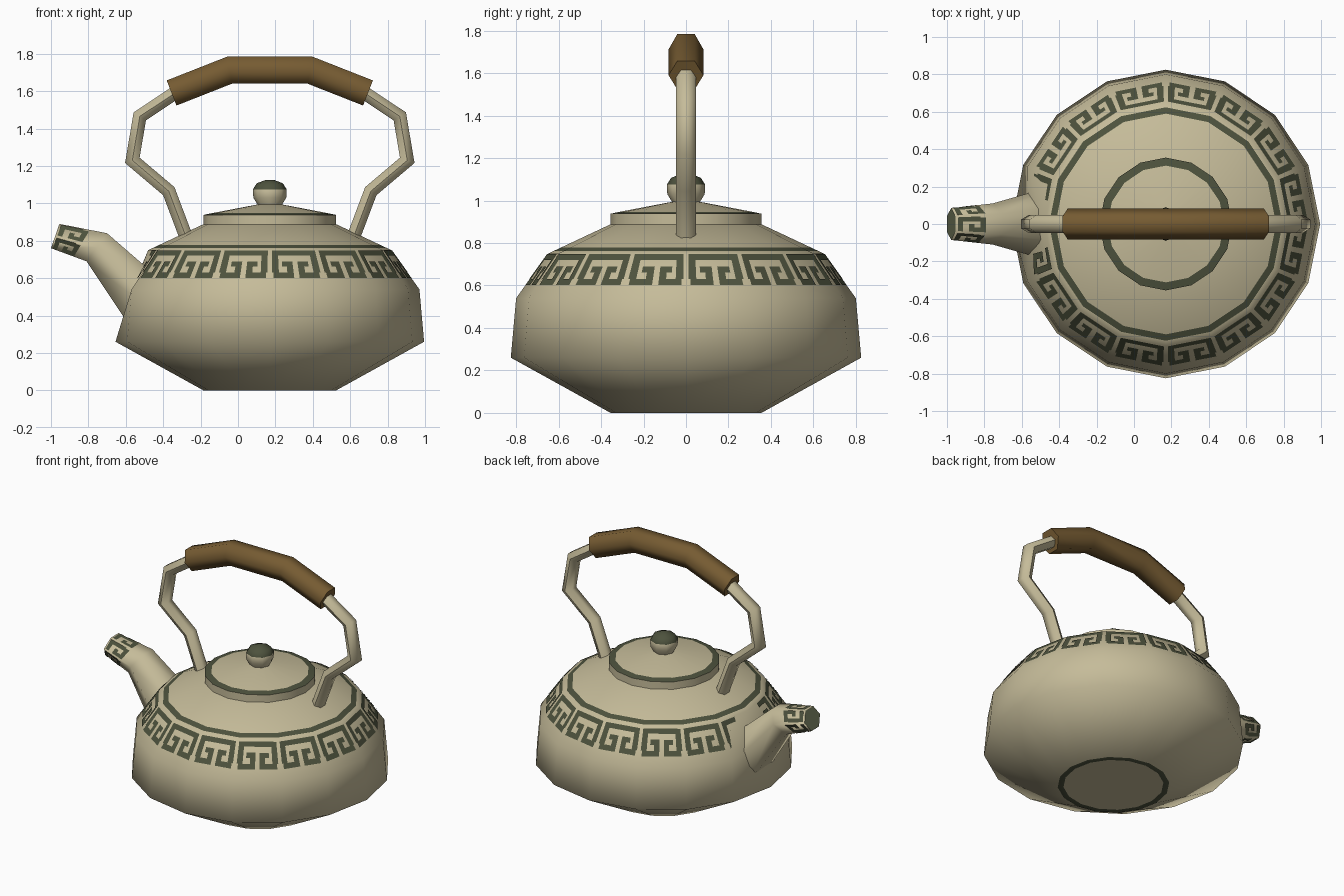
import bpy, bmesh, math
from mathutils import Vector as V

if "Cube" in bpy.data.objects:
    bpy.data.objects.remove(bpy.data.objects["Cube"])

AX = 0.17          # vertical axis of the pot
SIDES = 16


def material(name, rgb):
    m = bpy.data.materials.new(name)
    m.diffuse_color = (*rgb, 1)
    m.use_nodes = True
    m.node_tree.nodes["Principled BSDF"].inputs["Base Color"].default_value = m.diffuse_color
    return m


CREAM = material("cream_glaze", (0.56, 0.50, 0.32))
GREEN = material("dark_green_paint", (0.075, 0.085, 0.047))
BROWN = material("brown_wrap", (0.18, 0.105, 0.032))


def finish(bm, name, mats, angle=None, recalc=True):
    if recalc:
        bmesh.ops.recalc_face_normals(bm, faces=bm.faces)
    me = bpy.data.meshes.new(name)
    bm.to_mesh(me)
    bm.free()
    ob = bpy.data.objects.new(name, me)
    bpy.context.collection.objects.link(ob)
    for m in mats:
        me.materials.append(m)
    if angle:
        bpy.ops.object.select_all(action='DESELECT')
        ob.select_set(True)
        bpy.context.view_layer.objects.active = ob
        bpy.ops.object.shade_smooth_by_angle(angle=math.radians(angle))
    return ob


def loft(rings, painted=()):
    """Bridge rings of points; bands listed in painted get material 1."""
    bm = bmesh.new()
    vs = [[bm.verts.new(p) for p in r] for r in rings]
    n = len(vs[0])
    for k in range(len(vs) - 1):
        for i in range(n):
            j = (i + 1) % n
            f = bm.faces.new((vs[k][i], vs[k][j], vs[k + 1][j], vs[k + 1][i]))
            f.material_index = int(k in painted)
    bm.faces.new(vs[0])
    end = bm.faces.new(vs[-1])
    return bm, end


def circle(r, z, n=SIDES):
    return [V((AX + r * math.cos(2 * math.pi * i / n), r * math.sin(2 * math.pi * i / n), z))
            for i in range(n)]


def plates(bm, a, b, c, d, rects, centre, lift=0.004):
    """Thin painted rectangles (u0, u1, v0, v1) laid on the quad a b c d."""
    nrm = (b - a).cross(d - a).normalized()
    flip = nrm.dot((a + b + c + d) / 4 - centre) < 0
    if flip:
        nrm = -nrm
    for u0, u1, v0, v1 in rects:
        pts = [a.lerp(b, u).lerp(d.lerp(c, u), v) + nrm * lift
               for u, v in ((u0, v0), (u1, v0), (u1, v1), (u0, v1))]
        vs = [bm.verts.new(p) for p in pts]
        bm.faces.new(vs[::-1] if flip else vs)


# Body, with shoulder ring and foot ring painted by band
profile = [(0.318, 0), (0.355, 0), (0.825, 0.26), (0.80, 0.54), (0.65, 0.75),
           (0.624, 0.762), (0.59, 0.778), (0.36, 0.886)]
rings = [circle(r, z) for r, z in profile]
rings[3][SIDES // 2].x = -0.565      # flattened where the spout joins
bm, _ = loft(rings, painted=(0, 5))
finish(bm, "body", [CREAM, GREEN], 75)

# Painted scroll border: one mirrored pair of hooks per facet
hook = [(0.04, 0.5, 0.85, 0.98), (0.04, 0.17, 0.42, 0.85), (0.07, 0.45, 0.28, 0.42),
        (0.33, 0.45, 0.42, 0.70), (0.24, 0.33, 0.57, 0.70)]
mirror = [(1 - u1, 1 - u0, v0, v1) for u0, u1, v0, v1 in hook]
bm = bmesh.new()
for i in range(SIDES):
    j = (i + 1) % SIDES
    rects = hook if i == 7 else mirror if i == 8 else hook + mirror
    plates(bm, rings[3][i], rings[3][j], rings[4][j], rings[4][i], rects, V((AX, 0, 0.4)))
finish(bm, "scroll_border", [GREEN], recalc=False)

# Lid with painted rim
bm, _ = loft([circle(r, z) for r, z in
              [(0.355, 0.88), (0.355, 0.938), (0.312, 0.947), (0.06, 0.995)]], painted=(1,))
finish(bm, "lid", [CREAM, GREEN], 40)

# Knob with painted cap
bm, top = loft([circle(r, z, 8) for r, z in
                [(0.055, 0.975), (0.088, 1.03), (0.09, 1.075), (0.07, 1.107), (0.02, 1.126)]],
               painted=(2, 3))
top.material_index = 1
finish(bm, "lid_knob", [CREAM, GREEN], 50)


# Spout: flat-topped hexagon sections between upper and lower outline points
def section(top, bottom, half_width):
    t, b = V((top[0], 0, top[1])), V((bottom[0], 0, bottom[1]))
    mid, up = (t + b) / 2, (t - b) / 2 / math.sin(math.pi / 3)
    return [mid + up * math.sin(i * math.pi / 3) + V((0, half_width * math.cos(i * math.pi / 3), 0))
            for i in range(6)]


spout = [section((-0.40, 0.58), (-0.55, 0.30), 0.19),
         section((-0.70, 0.84), (-0.81, 0.69), 0.11),
         section((-0.955, 0.89), (-1.0, 0.76), 0.085)]
bm, tip = loft(spout)
bmesh.ops.inset_region(bm, faces=[tip], thickness=0.022)
tip.material_index = 1
finish(bm, "spout", [CREAM, GREEN], 75)

# Painted hooks around the spout tip
spout_hook = [(2.1 * u0, min(2.1 * u1, 0.94), 0.12 + 0.85 * v0, 0.12 + 0.85 * v1)
              for u0, u1, v0, v1 in hook]
bm = bmesh.new()
for i in range(6):
    j = (i + 1) % 6
    plates(bm, spout[1][i], spout[1][j], spout[2][j], spout[2][i], spout_hook,
           V((-0.87, 0, 0.795)))
finish(bm, "spout_scrolls", [GREEN], recalc=False)


# Mitred hexagonal tube along a path in the xz plane
def tube(name, path, half_y, half_n, mat):
    pts = [V((x, 0, z)) for x, z in path]
    rs = []
    for k, p in enumerate(pts):
        t0 = (p - pts[max(k - 1, 0)]).normalized() if k else (pts[1] - p).normalized()
        t1 = (pts[k + 1] - p).normalized() if k < len(pts) - 1 else t0
        t = (t0 + t1).normalized()
        n = V((-t.z, 0, t.x)) * (half_n / math.sin(math.pi / 3) / max(t.dot(t0), 0.5))
        rs.append([p + n * math.sin(i * math.pi / 3) +
                   V((0, half_y * math.cos(i * math.pi / 3), 0)) for i in range(6)])
    bm, _ = loft(rs)
    finish(bm, name, [mat], 65)


# Handle arms and wrapped grip
arm = [(-0.27, 0.80), (-0.37, 1.065), (-0.565, 1.23), (-0.525, 1.465), (-0.31, 1.608)]
tube("handle_arm_left", arm, 0.047, 0.036, CREAM)
tube("handle_arm_right", [(2 * AX - x, z) for x, z in arm], 0.047, 0.036, CREAM)
tube("handle_grip", [(-0.355, 1.59), (-0.045, 1.712), (0.385, 1.712), (0.695, 1.59)],
     0.082, 0.072, BROWN)
